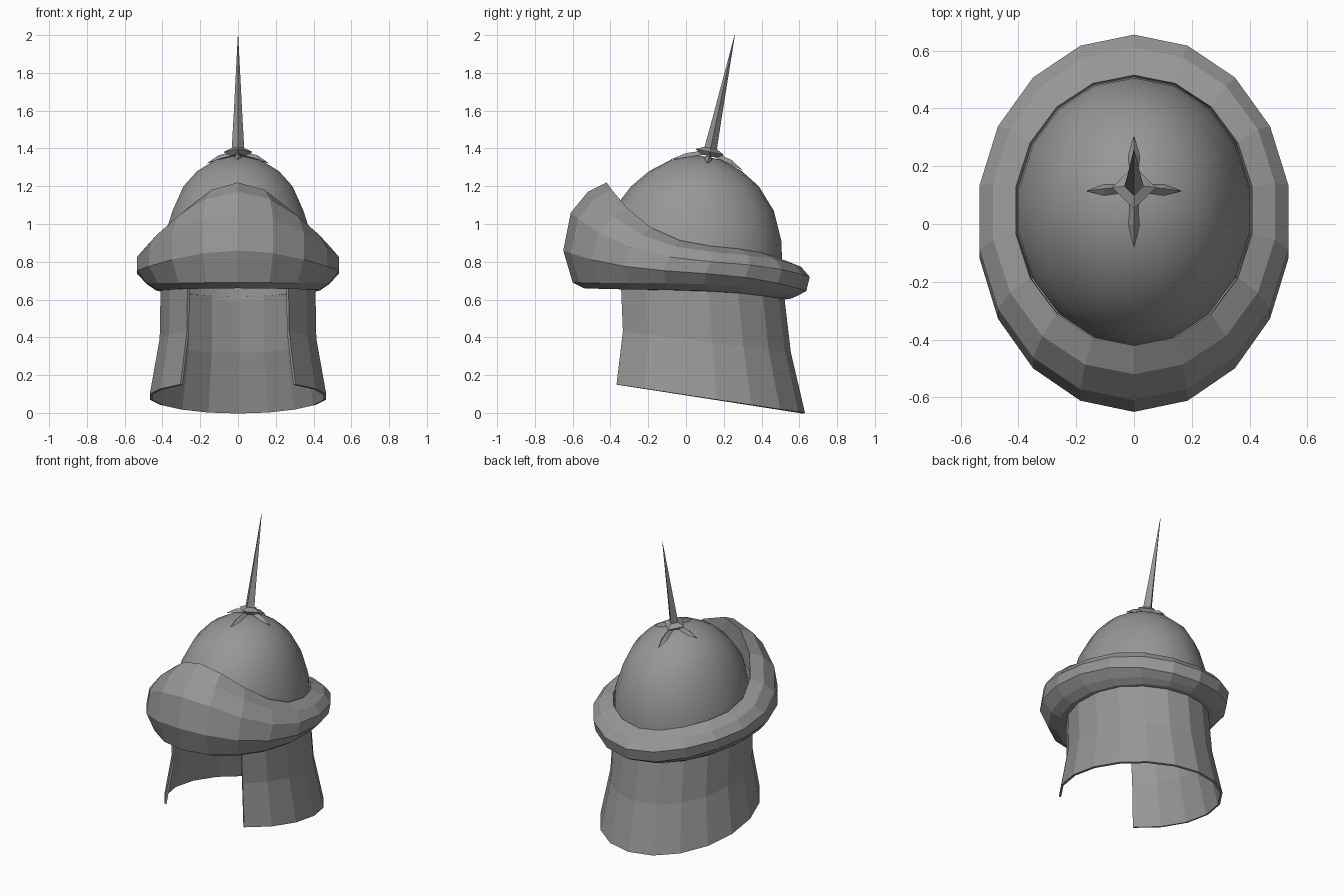
import bpy, bmesh
from math import sin, cos, radians
from mathutils import Matrix

if "Cube" in bpy.data.objects:
    bpy.data.objects.remove(bpy.data.objects["Cube"])

N = 18  # the whole helmet is 18-sided

# Dark grey metal
metal = bpy.data.materials.new("dark_metal")
metal.diffuse_color = (0.31, 0.31, 0.31, 1)
metal.use_nodes = True
metal.node_tree.nodes["Principled BSDF"].inputs["Base Color"].default_value = metal.diffuse_color


def make_object(name, bm):
    mesh = bpy.data.meshes.new(name)
    bm.to_mesh(mesh)
    bm.free()
    mesh.materials.append(metal)
    ob = bpy.data.objects.new(name, mesh)
    bpy.context.collection.objects.link(ob)
    return ob


def loft(name, rings, angles, closed, apex=None):
    """Skin rings, bottom to top; ring = (half width, front y, back y, z of t)."""
    bm = bmesh.new()
    rows = []
    for rx, yf, yb, zfun in rings:
        cy, ry = (yb + yf) / 2, (yb - yf) / 2
        rows.append([bm.verts.new((rx * cos(a), cy + ry * sin(a), zfun(sin(a), cy + ry * sin(a))))
                     for a in angles])
    n = len(angles)
    spans = range(n if closed else n - 1)
    for lo, hi in zip(rows, rows[1:]):
        for j in spans:
            k = (j + 1) % n
            bm.faces.new((lo[j], lo[k], hi[k], hi[j]))
    if apex:
        tip = bm.verts.new(apex)
        for j in spans:
            bm.faces.new((rows[-1][j], rows[-1][(j + 1) % n], tip))
    return make_object(name, bm)


def sweep_z(zf, zs, zb):
    """Height from front (t=-1) through side to back (t=1), rising late at the front."""
    d, b = (zb - zf) / 2, (zb + zf) / 2 - zs
    return lambda t, y: zs + 0.4 * d * t + b * t * t + 0.6 * d * t ** 3


def plane_z(z0, slope):
    return lambda t, y: z0 + slope * y


full = [radians(10 + 20 * i) for i in range(N)]

# Smooth dome
dome = loft("dome", [
    (0.405, -0.37, 0.505, plane_z(0.665, -0.15)),
    (0.412, -0.41, 0.51, plane_z(0.78, -0.05)),
    (0.403, -0.42, 0.505, plane_z(0.91, 0)),
    (0.352, -0.39, 0.465, plane_z(1.07, 0)),
    (0.293, -0.29, 0.385, plane_z(1.20, 0)),
    (0.22, -0.195, 0.295, plane_z(1.28, 0)),
    (0.12, -0.08, 0.19, plane_z(1.34, 0)),
], full, True, (0, 0.06, 1.365))
dome.data.shade_smooth()

# Faceted brim with raised front: (half width, side z, front y, front z, back y, back z)
brim = [
    (0.412, 0.645, -0.37, 0.665, 0.51, 0.60),
    (0.44, 0.65, -0.54, 0.66, 0.55, 0.603),
    (0.49, 0.685, -0.60, 0.69, 0.59, 0.62),
    (0.543, 0.745, -0.65, 0.86, 0.637, 0.645),
    (0.543, 0.81, -0.61, 1.06, 0.655, 0.72),
    (0.495, 0.862, -0.52, 1.17, 0.61, 0.773),
    (0.415, 0.895, -0.42, 1.22, 0.515, 0.81),
    (0.408, 0.85, -0.422, 1.02, 0.503, 0.77),
]
loft("brim", [(w, yf, yb, sweep_z(zf, zs, zb)) for w, zs, yf, zf, yb, zb in brim], full, True)

# Flared neck guard, open at the front
arc = [radians(-50 + 20 * i) for i in range(15)]
guard = loft("neck_guard", [
    (0.474, -0.50, 0.63, plane_z(0.095, -0.151)),
    (0.421, -0.452, 0.555, plane_z(0.39, -0.125)),
    (0.416, -0.46, 0.52, plane_z(0.67, -0.10)),
], arc, False)
solid = guard.modifiers.new("thickness", "SOLIDIFY")
solid.thickness = 0.014
solid.offset = -1

# Spike assembly shares one backward tilt
tilt = Matrix.Translation((0, 0.122, 1.36)) @ Matrix.Rotation(radians(-12), 4, 'X')


def diamond_stack(name, levels):
    """Four-sided stack of (radius, z) with closed ends."""
    bm = bmesh.new()
    rows = [[bm.verts.new((r * cos(radians(90 * k)), r * sin(radians(90 * k)), z))
             for k in range(4)] for r, z in levels]
    for lo, hi in zip(rows, rows[1:]):
        for k in range(4):
            m = (k + 1) % 4
            bm.faces.new((lo[k], lo[m], hi[m], hi[k]))
    bm.faces.new(rows[0][::-1])
    bm.faces.new(rows[-1])
    bm.transform(tilt)
    return make_object(name, bm)


diamond_stack("spike_collar", [(0.05, 0.0), (0.076, 0.022), (0.035, 0.042)])
diamond_stack("spike", [(0.034, 0.03), (0.024, 0.20), (0.001, 0.654)])

# Four pointed leaves lying on the dome (the front one droops more)
for i in range(4):
    length = 0.165 if i % 2 == 0 else 0.195
    droop = 0.02 if i == 3 else 0.0
    bm = bmesh.new()
    pts = [(0.03, 0.013, 0.012), (length * 0.62, 0.02, -0.008 - droop * 0.7)]
    left = [bm.verts.new((x, w, z - 0.012)) for x, w, z in pts]
    ridge = [bm.verts.new((x, 0, z + 0.012)) for x, w, z in pts]
    right = [bm.verts.new((x, -w, z - 0.012)) for x, w, z in pts]
    tip = bm.verts.new((length, 0, -0.04 - droop))
    for a, b in ((left, ridge), (ridge, right), (right, left)):
        bm.faces.new((a[0], b[0], b[1], a[1]))
        bm.faces.new((a[1], b[1], tip))
    bm.faces.new((left[0], right[0], ridge[0]))
    bmesh.ops.recalc_face_normals(bm, faces=bm.faces)
    bm.transform(tilt @ Matrix.Rotation(radians(90 * i), 4, 'Z'))
    make_object("spike_leaf_%d" % (i + 1), bm)
